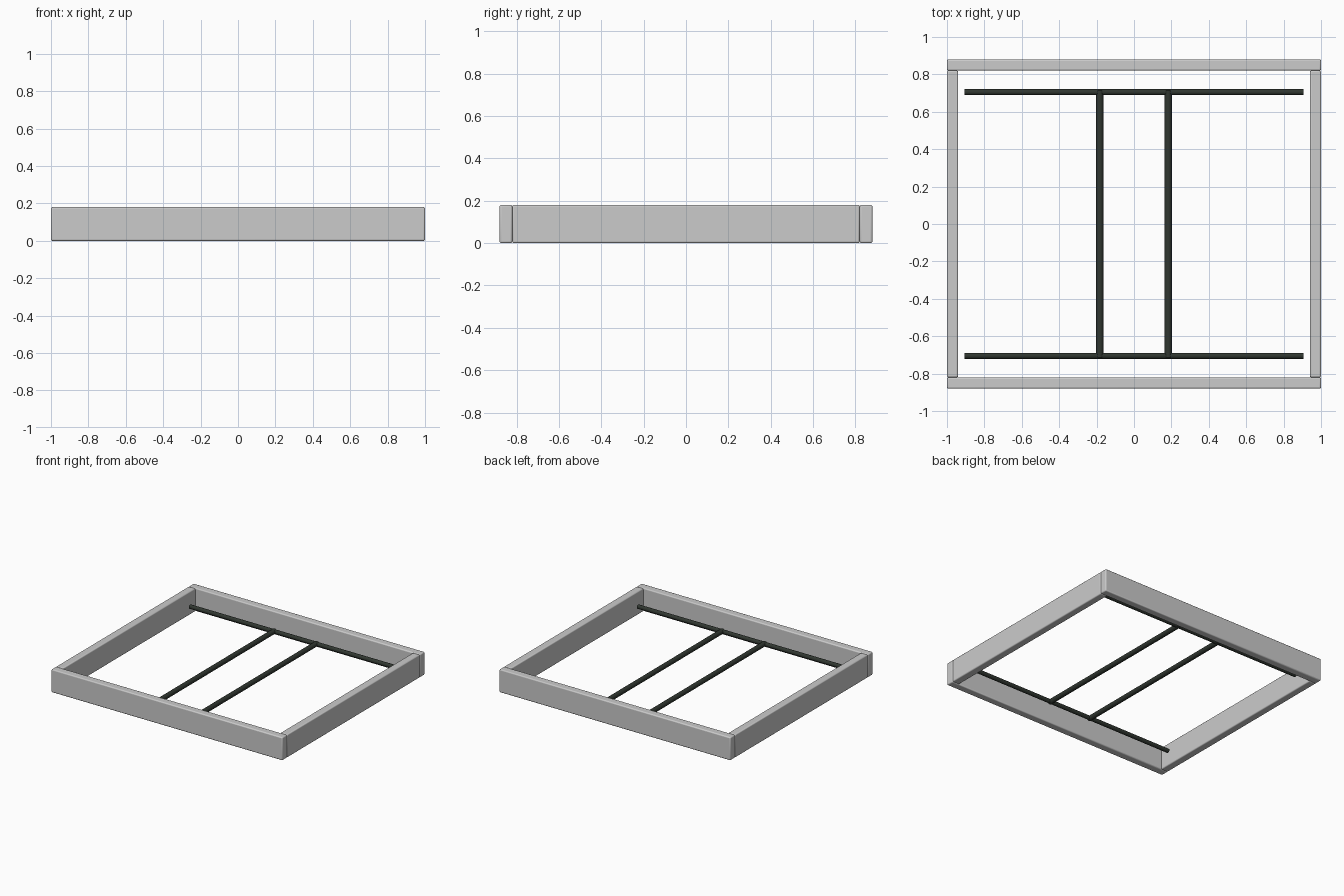
import bpy
import math

cube = bpy.data.objects.get("Cube")
if cube:
    bpy.data.objects.remove(cube, do_unlink=True)


def make_material(name, rgb):
    mat = bpy.data.materials.new(name)
    mat.use_nodes = True
    colour = (*rgb, 1.0)
    mat.diffuse_color = colour
    mat.node_tree.nodes["Principled BSDF"].inputs["Base Color"].default_value = colour
    return mat


pale_grey = make_material("pale grey", (0.6, 0.6, 0.6))
dark_green = make_material("dark green metal", (0.03, 0.038, 0.03))

HALF_X, HALF_Y = 1.0, 0.88      # outer half sizes of the frame
THICK, HEIGHT = 0.06, 0.18      # board section
MID_Z = HEIGHT / 2


def finish(obj, name, mat):
    obj.name = name
    obj.data.materials.append(mat)
    bpy.ops.object.shade_smooth_by_angle(angle=math.radians(40))


def board(name, location, size):
    """Upright board with softly rounded edges."""
    bpy.ops.mesh.primitive_cube_add(size=1, location=location)
    obj = bpy.context.object
    obj.scale = size
    bpy.ops.object.transform_apply(location=False, rotation=False, scale=True)
    bevel = obj.modifiers.new("rounded edges", "BEVEL")
    bevel.width = 0.008
    bevel.segments = 3
    finish(obj, name, pale_grey)


def bar(name, location, radius, length, rotation):
    """Round bar lying flat."""
    bpy.ops.mesh.primitive_cylinder_add(vertices=24, radius=radius, depth=length,
                                        location=location, rotation=rotation)
    finish(bpy.context.object, name, dark_green)


quarter = math.pi / 2

# Frame boards and the long bars parallel to the front
for side, s in (("front", -1), ("back", 1)):
    board(side + "_board", (0, s * (HALF_Y - THICK / 2), MID_Z),
          (2 * HALF_X, THICK, HEIGHT))
    bar(side + "_bar", (0, s * 0.705, MID_Z), 0.016, 1.815, (0, quarter, 0))

# Side boards fit between the front and back; thicker bars join the long ones
for side, s in (("left", 1), ("right", -1)):
    board(side + "_board", (s * (HALF_X - THICK / 2), 0, MID_Z),
          (THICK, 2 * (HALF_Y - THICK), HEIGHT))
    bar(side + "_cross_bar", (s * 0.183, 0, MID_Z), 0.019, 1.43, (quarter, 0, 0))
